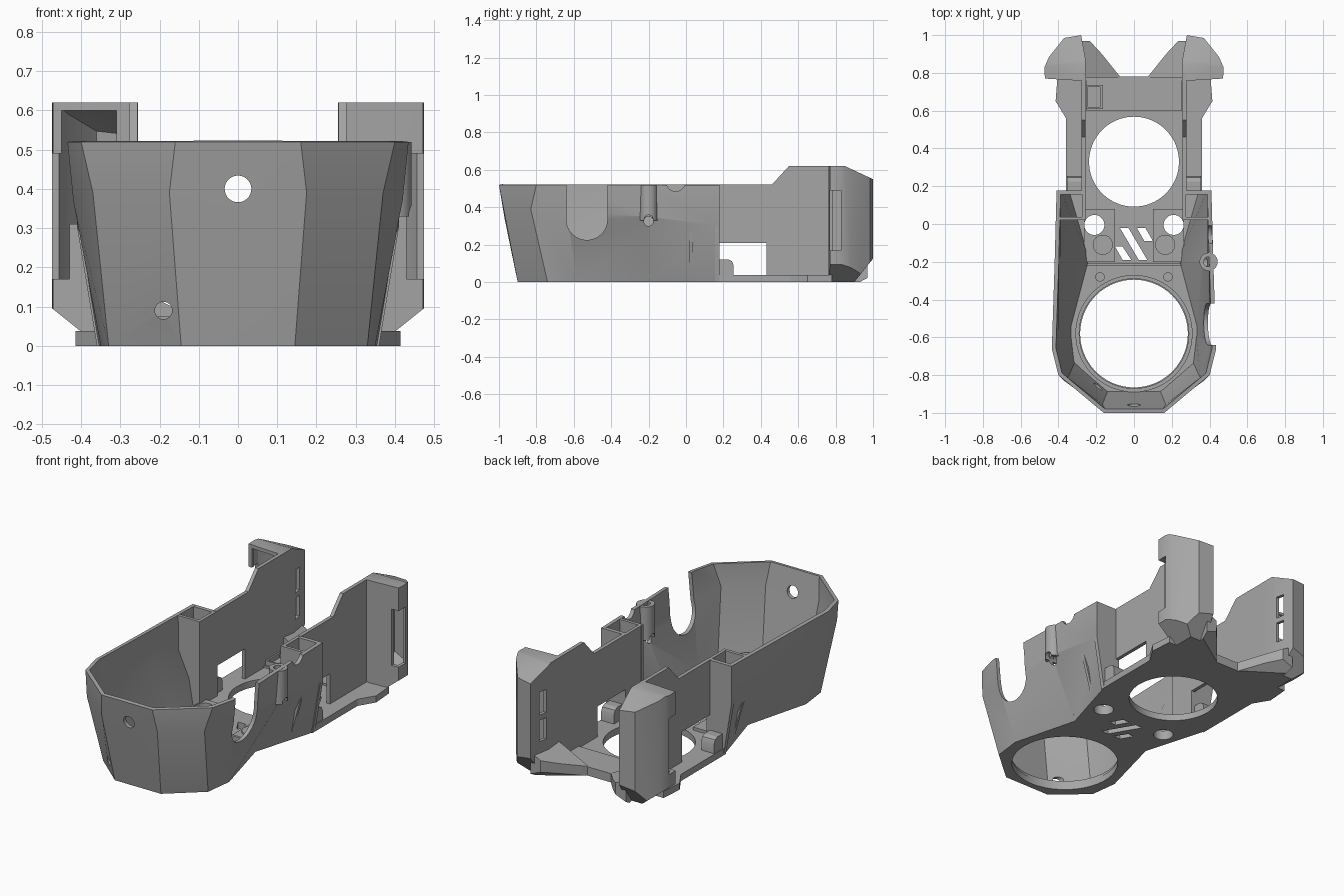
import bpy, bmesh
from math import cos, sin, pi
from mathutils import Vector

if "Cube" in bpy.data.objects:
    bpy.data.objects.remove(bpy.data.objects["Cube"])

GREY = (0.38, 0.38, 0.38, 1)
mat = bpy.data.materials.new("plain grey")
mat.use_nodes = True
mat.diffuse_color = GREY
mat.node_tree.nodes["Principled BSDF"].inputs["Base Color"].default_value = GREY


def prism(pts, axis, lo, hi):
    """Extrude a 2D outline along an axis."""
    place = {"x": lambda a, b, h: (h, a, b),
             "y": lambda a, b, h: (a, h, b),
             "z": lambda a, b, h: (a, b, h)}[axis]
    bm = bmesh.new()
    low = [bm.verts.new(place(a, b, lo)) for a, b in pts]
    high = [bm.verts.new(place(a, b, hi)) for a, b in pts]
    n = len(pts)
    bm.faces.new(low)
    bm.faces.new(high)
    for i in range(n):
        j = (i + 1) % n
        bm.faces.new((low[i], low[j], high[j], high[i]))
    bmesh.ops.recalc_face_normals(bm, faces=bm.faces)
    return bm


def rect(a0, a1, b0, b1):
    return [(a0, b0), (a1, b0), (a1, b1), (a0, b1)]


def circle(a, b, r, n=48):
    return [(a + r * cos(2 * pi * i / n), b + r * sin(2 * pi * i / n)) for i in range(n)]


def box(x0, x1, y0, y1, z0, z1):
    return prism(rect(x0, x1, y0, y1), "z", z0, z1)


def slice_off(bm, point, normal):
    """Remove everything on the normal side of a plane and cap it."""
    res = bmesh.ops.bisect_plane(bm, geom=bm.verts[:] + bm.edges[:] + bm.faces[:],
                                 plane_co=point, plane_no=normal, clear_outer=True)
    edges = [e for e in res["geom_cut"] if isinstance(e, bmesh.types.BMEdge)]
    bmesh.ops.holes_fill(bm, edges=edges)
    bmesh.ops.recalc_face_normals(bm, faces=bm.faces)


def raw_object(name, bm):
    me = bpy.data.meshes.new(name)
    bm.to_mesh(me)
    bm.free()
    ob = bpy.data.objects.new(name, me)
    bpy.context.collection.objects.link(ob)
    return ob


def part(name, bm, mirror=True, thick=0, cuts=()):
    """Make a finished part: mirror, thicken, cut, bake and shade."""
    ob = raw_object(name, bm)
    if mirror:
        ob.modifiers.new("mirror", "MIRROR").merge_threshold = 0.0005
    if thick:
        m = ob.modifiers.new("wall", "SOLIDIFY")
        m.thickness, m.offset = thick, -1
    tools = []
    for c in cuts:
        tool = raw_object("cutter", c)
        tool.hide_render = True
        tools.append(tool)
        m = ob.modifiers.new("cut", "BOOLEAN")
        m.operation, m.solver, m.object = "DIFFERENCE", "EXACT", tool
    bpy.context.view_layer.update()
    dg = bpy.context.evaluated_depsgraph_get()
    baked = bpy.data.meshes.new_from_object(ob.evaluated_get(dg))
    ob.modifiers.clear()
    ob.data = baked
    for tool in tools:
        bpy.data.objects.remove(tool)
    baked.materials.clear()
    baked.materials.append(mat)
    bpy.ops.object.select_all(action="DESELECT")
    ob.select_set(True)
    bpy.context.view_layer.objects.active = ob
    bpy.ops.object.shade_smooth_by_angle(angle=pi / 7)
    return ob


# Faceted front bowl, lofted through three half rings
rings = [
    [(0, -.9, 0), (.145, -.9, 0), (.33, -.74, 0), (.35, -.58, 0), (.25, -.2, 0), (.36, .175, 0)],
    [(0, -.97, .34), (.175, -.975, .39), (.37, -.83, .39), (.42, -.64, .37), (.41, -.2, .35), (.41, .175, .3)],
    [(0, -1, .52), (.16, -1, .52), (.4, -.8, .52), (.435, -.66, .52), (.42, -.2, .52), (.41, .175, .52)],
]
bowl = bmesh.new()
grid = [[bowl.verts.new(p) for p in ring] for ring in rings]
for lower, upper in zip(grid, grid[1:]):
    for i in range(len(lower) - 1):
        bowl.faces.new((lower[i], lower[i + 1], upper[i + 1], upper[i]))
side_notch = [(-.64, .6), (-.64, .335)]
side_notch += [(-.53 - .11 * cos(a * pi / 16), .335 - .11 * sin(a * pi / 16)) for a in range(1, 16)]
side_notch += [(-.42, .335), (-.42, .6)]
part("front_bowl", bowl, thick=.022, cuts=[
    prism(circle(0, .4, .034), "y", -1.1, -.8),
    prism(circle(-.19, .09, .022), "y", -1.0, -.7),
    prism(side_notch, "x", .3, .6),
    prism(circle(-.055, .535, .05), "x", .3, .6),
    prism(circle(-.2, .325, .025), "x", .3, .6),
])

# Floor with its large openings, screw holes and slanted vents
half = [(.145, -.9), (.33, -.74), (.35, -.58), (.25, -.2), (.36, .175),
        (.36, .56), (.415, .65), (.405, .78)]
outline = half + [(-x, y) for x, y in reversed(half)]
holes = [circle(0, -.58, .285, 96), circle(0, .33, .238, 96)]
vents = [[(-.075, -.02), (-.03, -.02), (.07, -.19), (.025, -.19)],
         [(.015, -.02), (.06, -.02), (.1, -.09), (.055, -.09)],
         [(-.06, -.12), (-.015, -.19), (-.06, -.19), (-.1, -.12)]]
screws = [circle(s * .21, -.005, .053) for s in (-1, 1)]
part("floor", prism(outline, "z", 0, .038), mirror=False,
     cuts=[prism(h, "z", -.1, .2) for h in holes + vents + screws])
part("front_opening_lip", prism(circle(0, -.58, .31, 96), "z", .03, .055), mirror=False,
     cuts=[prism(circle(0, -.58, .29, 96), "z", -.1, .2)])

# Raised pads, bosses and ribs on the floor
part("screw_pad", box(.1, .265, -.2, .08, .03, .055), cuts=[
    prism(c, "z", -.1, .2) for c in screws])
part("pad_boss", prism(circle(.165, -.11, .053), "z", .04, .065))
part("small_boss", prism(circle(.18, -.28, .025, 24), "z", .03, .06))
part("floor_rib", box(0, .25, -.222, -.208, .03, .065))
part("rear_floor_band", box(-.255, .255, .6, .78, .03, .05), mirror=False)
part("cable_box", box(-.255, -.165, .61, .735, .04, .075), mirror=False,
     cuts=[box(-.245, -.18, .62, .725, .05, .2)])

# Hollow corner posts where the bowl meets the rear walls
step = [(.255, 0), (.36, 0), (.41, .3), (.41, .52), (.255, .52)]
part("bowl_end_wall", prism(step, "y", .155, .178))
inner_step = [(.255, .02), (.315, .02), (.395, .3), (.395, .52), (.255, .52)]
part("post_front_wall", prism(inner_step, "y", .02, .038))
part("post_inner_wall", box(.256, .274, .021, .16, .02, .52))

# Vertical tube on one side of the bowl
part("side_tube", prism(circle(.395, -.2, .048, 32), "z", .33, .519), mirror=False,
     cuts=[prism(circle(.395, -.2, .026, 32), "z", .2, .7),
           prism(circle(-.2, .335, .024, 24), "x", .3, .6)])

# Thin rear walls with a low window
wall = [(.17, .01), (.8, .01), (.8, .62), (.55, .62), (.46, .522), (.17, .522)]
part("rear_wall", prism(wall, "x", .256, .277),
     cuts=[box(-.5, .5, .178, .43, .038, .21)])

# Rounded stops on the outer ledge
stop = [(.17, .02), (.255, .02), (.255, .09), (.245, .112), (.225, .122), (.17, .122)]
part("ledge_stop", prism(stop, "x", .275, .355))


# Hollow rear claws with sloped roofs and chamfered feet
def claw(t):
    pts = [(.255 + t, .76 + t), (.31, .76 + t), (.472 - t, .77 + t), (.474 - t, .83),
           (.45 - t, .885 - t / 2), (.37 - t / 2, .985 - t), (.28 + t, 1 - t), (.256 + t, .87)]
    bm = prism(pts, "z", t, .62 - t)
    slice_off(bm, (0, .85, .62 - t), Vector((0, .07, .15)))
    slice_off(bm, (0, .9 - t, t / 2), Vector((0, .1, -.08)))
    slice_off(bm, (.355 - t, 0, t / 2), Vector((.1, 0, -.125)))
    return bm


def mirrored(bm):
    bmesh.ops.scale(bm, vec=(-1, 1, 1), verts=bm.verts)
    bmesh.ops.reverse_faces(bm, faces=bm.faces)
    return bm


cuts = [claw(.018), mirrored(claw(.018)),
        box(-.45, -.31, .7, .8, .475, .6), box(-.45, -.31, .7, .8, .31, .46)]
for s in (-1, 1):
    xs = sorted((s * .43, s * .6))
    cuts.append(box(*xs, .7, .83, .17, .49))
    xs = sorted((s * .2, s * .31))
    for z0, z1 in ((.2, .32), (.35, .48)):
        cuts.append(box(*xs, .885, .935, z0, z1))
part("rear_claw", claw(0), cuts=cuts)

# Sloped flanges joining the floor to the claws
flange = prism([(.07, .775), (.27, .775), (.3, .97), (.235, .97), (.17, .9)], "z", 0, .15)
slice_off(flange, (.07, .78, 0), Vector((-.4, .6, -1)))
slice_off(flange, (.07, .78, .05), Vector((-.5, .1, 1)))
part("claw_flange", flange)
